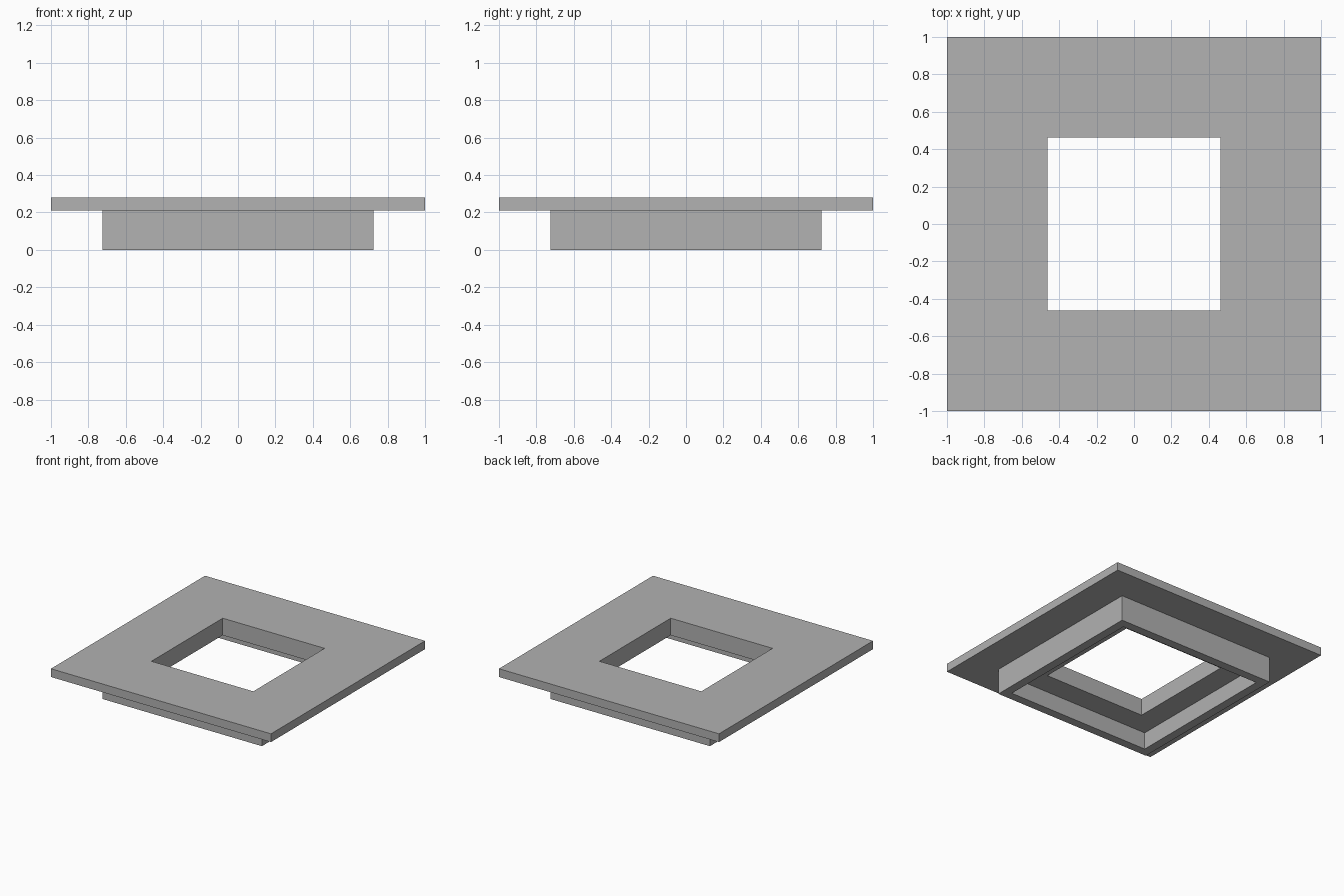
import bpy
import bmesh

cube = bpy.data.objects.get("Cube")
if cube:
    bpy.data.objects.remove(cube, do_unlink=True)

# Plain grey finish
grey = bpy.data.materials.new("mid_grey")
grey.use_nodes = True
colour = (0.445, 0.445, 0.445, 1)
grey.diffuse_color = colour
grey.node_tree.nodes["Principled BSDF"].inputs["Base Color"].default_value = colour


def square_ring(name, profile, material):
    """Sweep a closed (half width, height) profile around a square."""
    bm = bmesh.new()
    corners = [(1, 1), (-1, 1), (-1, -1), (1, -1)]
    loops = [[bm.verts.new((r * sx, r * sy, z)) for r, z in profile]
             for sx, sy in corners]
    n = len(profile)
    for c in range(4):
        a, b = loops[c], loops[(c + 1) % 4]
        for i in range(n):
            j = (i + 1) % n
            bm.faces.new((a[i], a[j], b[j], b[i]))
    bmesh.ops.recalc_face_normals(bm, faces=bm.faces)
    mesh = bpy.data.meshes.new(name)
    bm.to_mesh(mesh)
    bm.free()
    mesh.materials.append(material)
    obj = bpy.data.objects.new(name, mesh)
    bpy.context.collection.objects.link(obj)
    return obj


# Half widths and heights of the steps
flange, collar, recess, opening = 1.0, 0.725, 0.653, 0.463
top, underside, ledge = 0.28, 0.212, 0.14

# Wide flange, collar below it, and an inner ledge around the opening
square_ring("flanged_frame", [
    (opening, top), (flange, top),
    (flange, underside), (collar, underside),
    (collar, 0), (recess, 0),
    (recess, ledge), (opening, ledge),
], grey)
